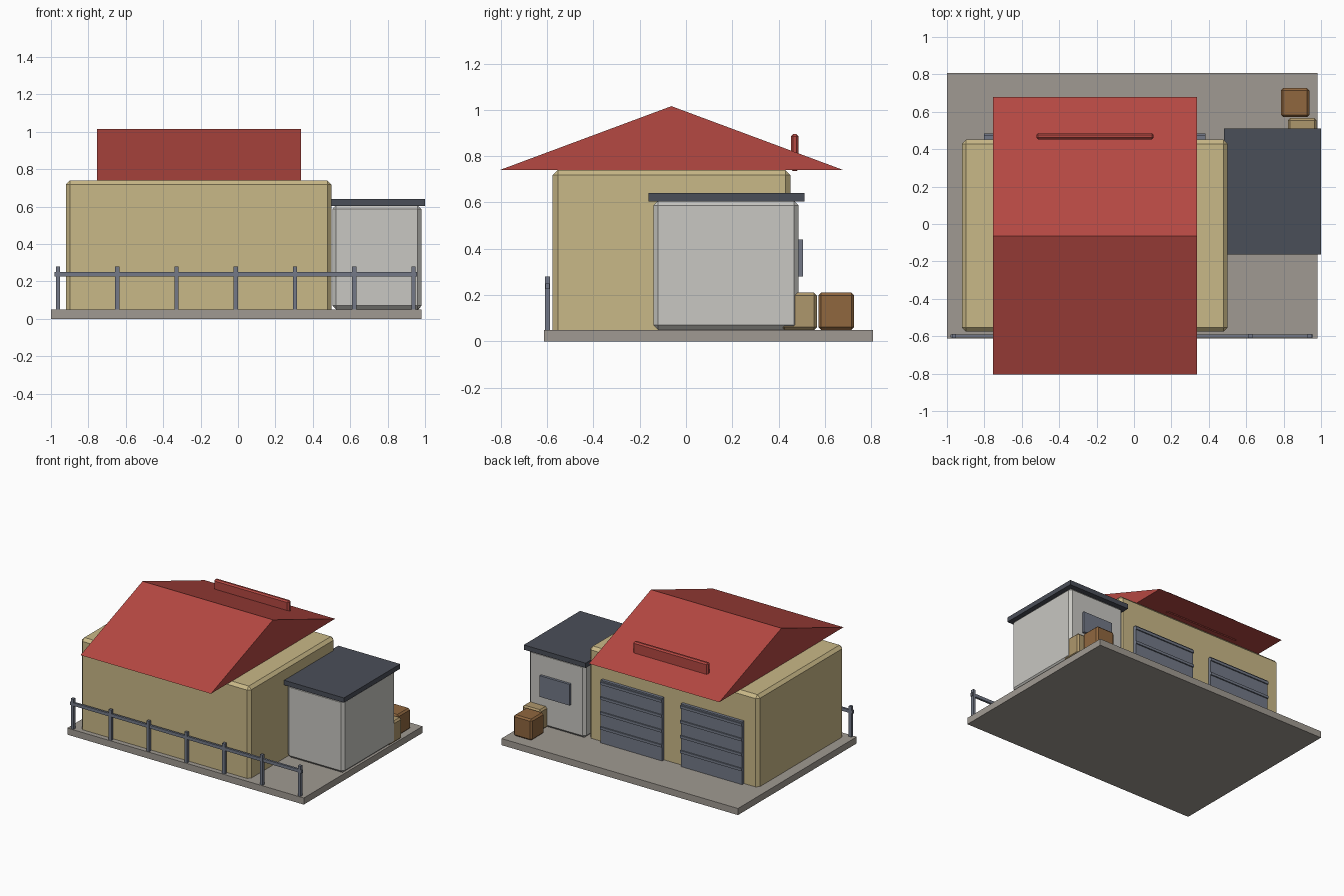
import bpy, bmesh

if "Cube" in bpy.data.objects:
    bpy.data.objects.remove(bpy.data.objects["Cube"])


def material(name, hex_code):
    def linear(c):
        return c / 12.92 if c <= 0.04045 else ((c + 0.055) / 1.055) ** 2.4
    rgb = [linear(int(hex_code[i:i + 2], 16) / 255) for i in (0, 2, 4)]
    m = bpy.data.materials.new(name)
    m.diffuse_color = (*rgb, 1)
    m.use_nodes = True
    m.node_tree.nodes["Principled BSDF"].inputs["Base Color"].default_value = m.diffuse_color
    return m


CONCRETE = material("concrete", "A09A92")
BEIGE = material("beige wall", "C9B887")
RED = material("red roof", "B54842")
GREY = material("pale grey wall", "C8C7C2")
SLATE = material("dark slate", "4A4E58")
STEEL = material("blue grey steel", "737987")
BROWN = material("brown wood", "90673F")
TAN = material("tan wood", "AE976C")


def finish(name, bm, mat):
    mesh = bpy.data.meshes.new(name)
    bmesh.ops.recalc_face_normals(bm, faces=bm.faces)
    bm.to_mesh(mesh)
    bm.free()
    mesh.materials.append(mat)
    ob = bpy.data.objects.new(name, mesh)
    bpy.context.collection.objects.link(ob)
    return ob


def box(name, x, y, z, mat, bevel=0):
    """Box from (min, max) ranges, with an optional chamfer."""
    bm = bmesh.new()
    bmesh.ops.create_cube(bm, size=1)
    for v in bm.verts:
        v.co = [r[0] if c < 0 else r[1] for c, r in zip(v.co, (x, y, z))]
    ob = finish(name, bm, mat)
    if bevel:
        mod = ob.modifiers.new("chamfer", 'BEVEL')
        mod.width = bevel
        mod.segments = 1
    return ob


# Ground slab
box("ground_slab", (-1.0, 0.98), (-0.613, 0.807), (0, 0.05), CONCRETE)

# Main hall
box("main_hall", (-0.92, 0.50), (-0.576, 0.451), (0.02, 0.74), BEIGE, 0.022)

# Gable roof: triangle extruded along x
bm = bmesh.new()
tri = [bm.verts.new((-0.755, y, z)) for y, z in
       ((-0.805, 0.74), (0.68, 0.74), (-0.063, 1.016))]
end = bm.faces.new(tri)
ext = bmesh.ops.extrude_face_region(bm, geom=[end])
bmesh.ops.translate(bm, vec=(1.092, 0, 0),
                    verts=[g for g in ext["geom"] if isinstance(g, bmesh.types.BMVert)])
finish("gable_roof", bm, RED)

# Bar on the rear slope
box("roof_bar", (-0.522, 0.105), (0.453, 0.487), (0.735, 0.895), RED, 0.01)

# Two shutter doors with raised slats
for i, cx in enumerate((-0.545, 0.125)):
    span = (cx - 0.257, cx + 0.257)
    box(f"shutter_door_{i}", span, (0.44, 0.474), (0.05, 0.525), STEEL)
    for j in range(4):
        z = 0.155 + j * 0.113
        box(f"door_slat_{i}_{j}", span, (0.46, 0.483), (z, z + 0.02), STEEL)

# Annex with flat roof and rear window
box("annex", (0.505, 0.98), (-0.141, 0.487), (0.05, 0.607), GREY, 0.02)
box("annex_roof", (0.482, 1.0), (-0.162, 0.511), (0.604, 0.64), SLATE)
box("annex_window", (0.62, 0.872), (0.48, 0.506), (0.28, 0.44), STEEL)

# Crates behind the annex
box("brown_crate", (0.785, 0.938), (0.572, 0.726), (0.05, 0.21), BROWN, 0.012)
box("tan_crate", (0.823, 0.977), (0.413, 0.566), (0.05, 0.21), TAN, 0.012)

# Front railing
for i in range(7):
    x = -0.962 + i * 0.3167
    box(f"railing_post_{i}", (x - 0.011, x + 0.011), (-0.609, -0.587), (0.05, 0.28), STEEL)
box("railing_bar", (-0.982, 0.958), (-0.606, -0.59), (0.227, 0.251), STEEL)
